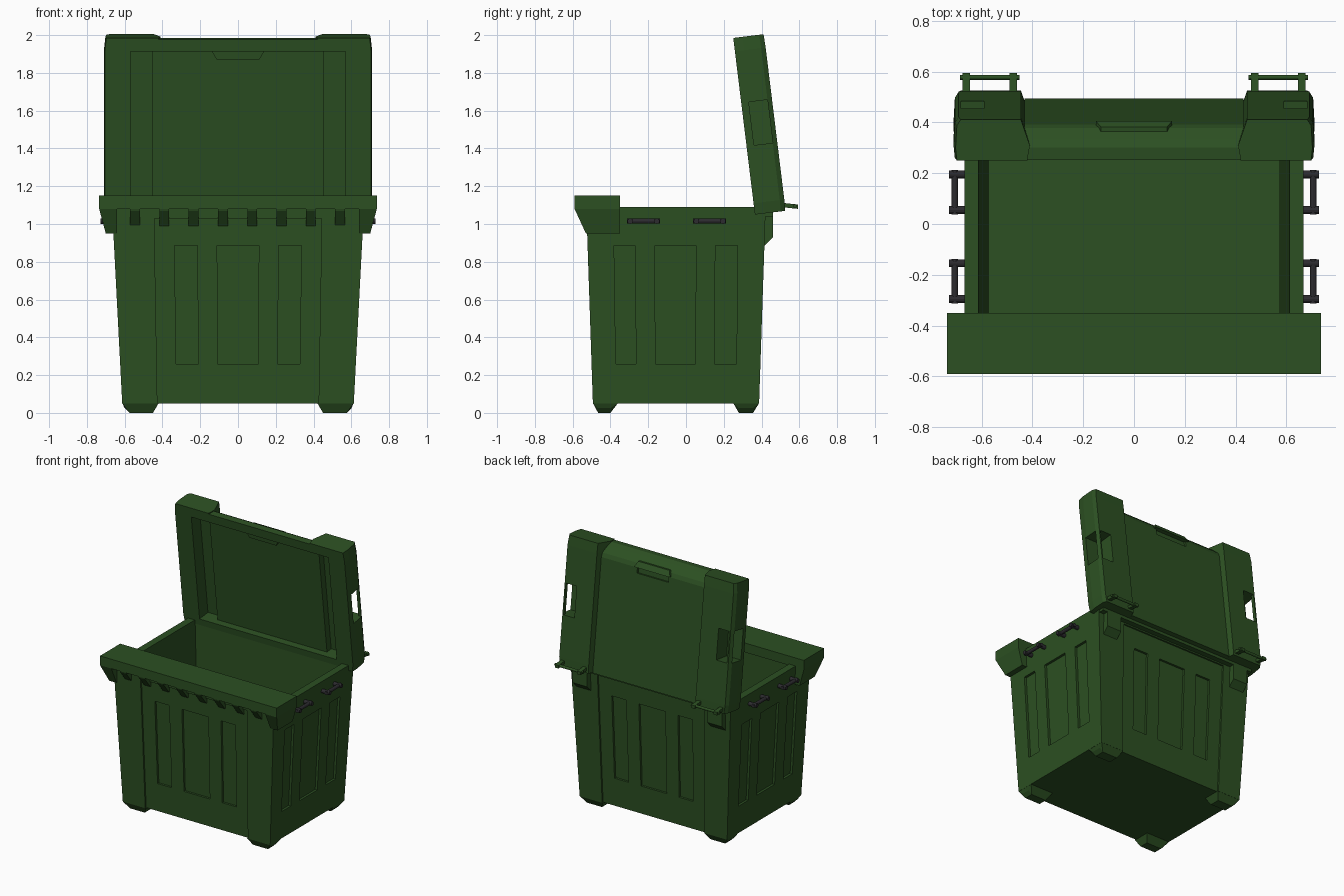
import bpy, bmesh, math
from itertools import product
from mathutils import Matrix, Vector

if "Cube" in bpy.data.objects:
    bpy.data.objects.remove(bpy.data.objects["Cube"])


def material(name, rgb):
    m = bpy.data.materials.new(name)
    m.diffuse_color = (*rgb, 1)
    m.use_nodes = True
    m.node_tree.nodes["Principled BSDF"].inputs["Base Color"].default_value = m.diffuse_color
    return m


GREEN = material("green_plastic", (0.025, 0.08, 0.016))
DARK = material("dark_metal", (0.025, 0.024, 0.028))


def finish(name, bm, mat):
    bmesh.ops.recalc_face_normals(bm, faces=bm.faces)
    me = bpy.data.meshes.new(name)
    bm.to_mesh(me)
    bm.free()
    ob = bpy.data.objects.new(name, me)
    bpy.context.collection.objects.link(ob)
    me.materials.append(mat)
    return ob


def hull(name, pts, mat=GREEN):
    """Convex solid around a few corner points."""
    bm = bmesh.new()
    for p in pts:
        bm.verts.new(p)
    bmesh.ops.convex_hull(bm, input=bm.verts)
    bmesh.ops.dissolve_limit(bm, angle_limit=0.01, verts=bm.verts, edges=bm.edges)
    return finish(name, bm, mat)


def rect(x0, x1, y0, y1, z):
    return [(x, y, z) for x, y in product((x0, x1), (y0, y1))]


def box(name, x0, x1, y0, y1, z0, z1, mat=GREEN):
    return hull(name, rect(x0, x1, y0, y1, z0) + rect(x0, x1, y0, y1, z1), mat)


def prism(name, yz, x0, x1):
    return hull(name, [(x, y, z) for x in (x0, x1) for y, z in yz])


def rod(name, a, b, r, mat):
    a, b = Vector(a), Vector(b)
    d = b - a
    bm = bmesh.new()
    bmesh.ops.create_cone(bm, cap_ends=True, segments=12, radius1=r, radius2=r, depth=d.length,
                          matrix=Matrix.Translation((a + b) / 2) @ d.to_track_quat('Z', 'Y').to_matrix().to_4x4())
    return finish(name, bm, mat)


def cut(ob, cutters):
    for c in cutters:
        c.hide_render = True
        m = ob.modifiers.new("cut", 'BOOLEAN')
        m.operation, m.solver, m.object = 'DIFFERENCE', 'EXACT', c
        bpy.context.view_layer.objects.active = ob
        bpy.ops.object.modifier_apply(modifier=m.name)
        bpy.data.objects.remove(c)


# Tapered wall positions at height z
def k(z): return (z - 0.05) / 1.04
def wx(z): return 0.613 + 0.054 * k(z)
def wf(z): return -0.493 - 0.035 * k(z)
def wb(z): return 0.387 + 0.035 * k(z)


def wall_cut(wall, s, a, b, z0, z1, depth, axis):
    """Cutter parallel to a sloping wall; s is the outward sign."""
    pts = []
    for z in (z0, z1):
        for e in (-depth, 0.06):
            for c in (a, b):
                c = c * (0.97 + 0.04 * k(z))
                o = wall(z) + s * e if axis == 'y' else s * (wall(z) + e)
                pts.append((c, o, z) if axis == 'y' else (o, c, z))
    return hull("cutter", pts)


# Tub: hollow tapered body with recessed panels
tub = hull("tub", rect(-wx(.05), wx(.05), wf(.05), wb(.05), .05)
           + rect(-wx(1.09), wx(1.09), wf(1.09), wb(1.09), 1.09))
cutters = [hull("cutter", rect(-.57, .57, -.45, .34, .10) + rect(-.613, .613, -.475, .365, 1.12))]
for wall, s in ((wf, -1), (wb, 1)):
    cutters.append(wall_cut(wall, s, -.44, .44, -.02, 1.03, .012, 'y'))
    for a, b in ((-.335, -.215), (-.11, .11), (.215, .335)):
        cutters.append(wall_cut(wall, s, a, b, .26, .885, .028, 'y'))
for s in (-1, 1):
    for a, b in ((-.38, -.27), (-.165, .052), (.155, .273)):
        cutters.append(wall_cut(wx, s, a, b, .26, .885, .018, 'x'))
cut(tub, cutters)

# Feet
for s in (-1, 1):
    for y in ((-.493, -.36, -.465, -.40), (.387, .25, .355, .28)):
        hull("foot", rect(s * .42, s * .613, y[0], y[1], .052) + rect(s * .45, s * .575, y[2], y[3], 0)
             + rect(s * .44, s * .60, y[2], y[3], .025))

# Front lip with ribs and end skirts
box("front_lip", -.735, .735, -.59, -.35, 1.08, 1.15)
for i in range(8):
    x = -.545 + i * .155
    prism("lip_rib", [(-.50, 1.085), (-.59, 1.085), (-.585, 1.07), (-.52, .99), (-.50, .99)], x - .026, x + .026)
for s in (-1, 1):
    hull("lip_end_skirt", rect(s * .64, s * .735, -.53, -.35, 1.085) + rect(s * .64, s * .70, -.53, -.35, .95)
         + rect(s * .64, s * .735, -.59, -.35, 1.08))

# Rear rim and hinge brackets
box("rear_rim", -.66, .66, .365, .46, 1.04, 1.09)
for s in (-1, 1):
    prism("hinge_bracket", [(.40, 1.09), (.46, 1.09), (.46, .93), (.415, .885), (.40, .885)], s * .50, s * .62)

# Lid, built closed in a local frame (y = thickness, z = length), then tilted
lid = []
panel = prism("lid_panel", [(0, 0), (.13, 0), (.13, .84), (.12, .87), (.08, .915), (.05, .935), (0, .935)], -.43, .43)
cut(panel, [box("cutter", -.5, .5, -.1, .05, .06, .87),
            box("cutter", -.13, .13, .115, .2, .80, .85)])
lid.append(panel)
grip = hull("lid_grip", rect(-.15, .15, .10, .145, .845) + rect(-.13, .13, .08, .125, .885))
lid.append(grip)
lid.append(hull("grip_inner_boss", rect(-.145, .145, .03, .06, .875) + rect(-.11, .11, .03, .06, .82)))
for s in (-1, 1):
    plan = [(.42, 0), (.705, 0), (.71, .05), (.705, .14), (.69, .164), (.445, .164), (.41, .06)]
    pts = [(s * x, y, z) for x, y in plan for z in (.06, .87)]
    pts += [(s * (x - (.008 if x > .6 else 0)), y * .985, z) for x, y in plan for z in (0, .942)]
    rail = hull("lid_side_rail", pts)
    cut(rail, [box("cutter", s * .39, s * .57, -.1, .05, .06, .87),
               box("cutter", s * .455, s * .57, .04, .10, .06, .87),
               box("cutter", s * .59, s * .80, .04, .14, .365, .595),
               box("cutter", s * .59, s * .68, .06, .30, .365, .595)])
    lid.append(rail)
tilt = Matrix.Translation((0, .365, 1.05)) @ Matrix.Rotation(math.radians(7), 4, 'X')
for ob in lid:
    ob.data.transform(tilt)

# Rear hinge rods
for s in (-1, 1):
    rod("hinge_rod", (s * .45, .577, 1.095), (s * .685, .577, 1.095), .010, GREEN)
    for x in (.475, .66):
        prism("hinge_arm", [(.50, 1.09), (.50, 1.113), (.594, 1.103), (.594, 1.08)], s * (x - .015), s * (x + .015))

# Side handles
for s in (-1, 1):
    for y0, y1 in ((-.295, -.155), (.055, .195)):
        rod("side_handle", (s * .705, y0 - .018, 1.015), (s * .705, y1 + .018, 1.015), .013, DARK)
        for y in (y0, y1):
            rod("handle_post", (s * .64, y, 1.015), (s * .728, y, 1.015), .015, DARK)
